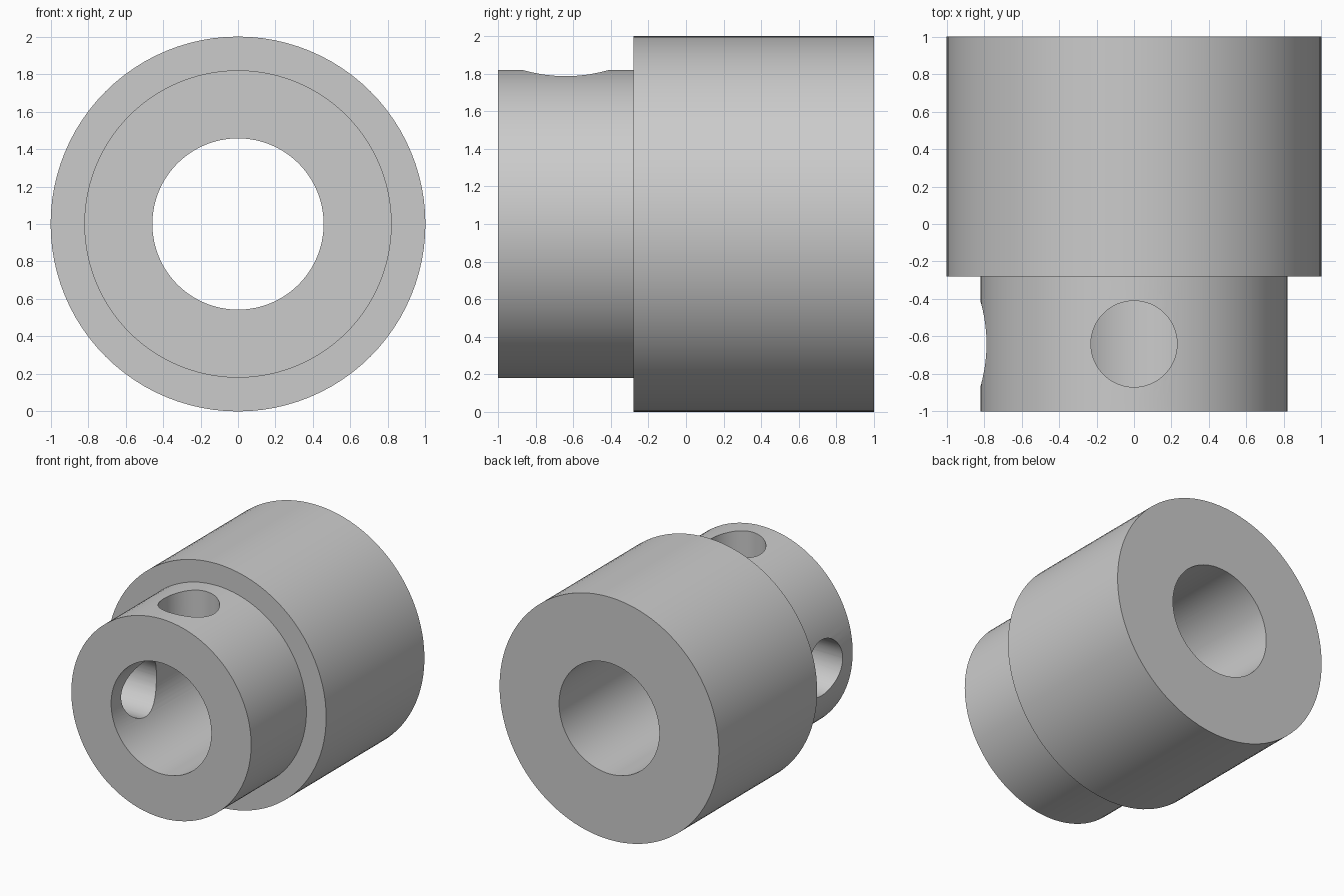
import bpy, bmesh, math
from mathutils import Matrix, Vector

cube = bpy.data.objects.get("Cube")
if cube:
    bpy.data.objects.remove(cube, do_unlink=True)

SEGMENTS = 96
AXIS_Z = 1.0
BORE_R, COLLAR_R, BODY_R = 0.457, 0.82, 1.0
FRONT_Y, STEP_Y, BACK_Y = -1.0, -0.28, 1.0
HOLE_Y, HOLE_R = -0.64, 0.23

grey = bpy.data.materials.new("plain grey")
grey.use_nodes = True
colour = (0.6, 0.6, 0.6, 1.0)
grey.diffuse_color = colour
grey.node_tree.nodes["Principled BSDF"].inputs["Base Color"].default_value = colour


def add_object(name, bm):
    bmesh.ops.recalc_face_normals(bm, faces=bm.faces)
    mesh = bpy.data.meshes.new(name)
    bm.to_mesh(mesh)
    bm.free()
    mesh.materials.append(grey)
    obj = bpy.data.objects.new(name, mesh)
    bpy.context.collection.objects.link(obj)
    return obj


def lathe(name, profile):
    """Turn a closed (radius, y) profile about the horizontal y axis."""
    bm = bmesh.new()
    verts = [bm.verts.new((0, y, AXIS_Z + r)) for r, y in profile]
    edges = [bm.edges.new((a, b)) for a, b in zip(verts, verts[1:] + verts[:1])]
    bmesh.ops.spin(bm, geom=verts + edges, cent=(0, 0, AXIS_Z), axis=(0, 1, 0),
                   angle=math.tau, steps=SEGMENTS, use_merge=True)
    bmesh.ops.remove_doubles(bm, verts=bm.verts, dist=1e-5)
    return add_object(name, bm)


def radial_cutter(name, direction):
    """Cylinder running from the bore axis outward along a direction."""
    direction = Vector(direction)
    length = 1.2
    turn = Vector((0, 0, 1)).rotation_difference(direction).to_matrix().to_4x4()
    centre = Vector((0, HOLE_Y, AXIS_Z)) + direction * length / 2
    bm = bmesh.new()
    bmesh.ops.create_cone(bm, cap_ends=True, segments=64, radius1=HOLE_R,
                          radius2=HOLE_R, depth=length,
                          matrix=Matrix.Translation(centre) @ turn)
    cutter = add_object(name, bm)
    cutter.hide_render = True
    return cutter


# Stepped sleeve with a bore right through it
sleeve = lathe("stepped_sleeve", [
    (BORE_R, FRONT_Y), (COLLAR_R, FRONT_Y), (COLLAR_R, STEP_Y),
    (BODY_R, STEP_Y), (BODY_R, BACK_Y), (BORE_R, BACK_Y)])
bpy.context.view_layer.objects.active = sleeve
sleeve.select_set(True)

# Screw holes through the collar wall, on the top and on the right
for side, direction in (("top", (0, 0, 1)), ("right", (-1, 0, 0))):
    cutter = radial_cutter(side + "_hole_cutter", direction)
    cut = sleeve.modifiers.new(side + " hole", 'BOOLEAN')
    cut.operation = 'DIFFERENCE'
    cut.solver = 'EXACT'
    cut.object = cutter
    bpy.ops.object.modifier_apply(modifier=cut.name)
    bpy.data.objects.remove(cutter, do_unlink=True)

bpy.ops.object.shade_smooth_by_angle(angle=math.radians(30))
